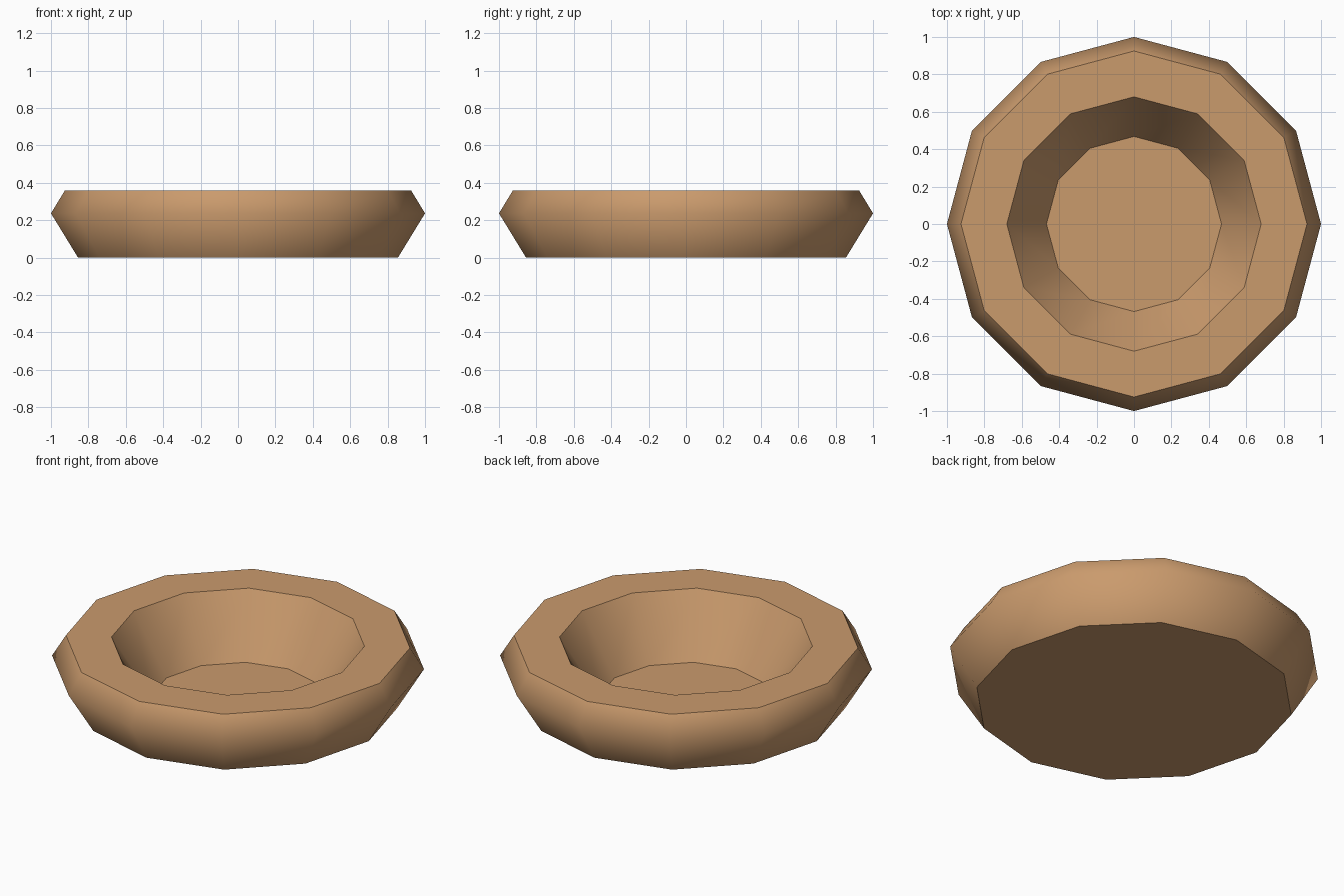
import bpy
import bmesh
from math import cos, sin, tau

if "Cube" in bpy.data.objects:
    bpy.data.objects.remove(bpy.data.objects["Cube"])

SIDES = 12
# Radius and height, from the underside up over the rim and down to the floor
PROFILE = [(0.855, 0), (1, 0.237), (0.925, 0.36), (0.68, 0.36), (0.468, 0.02)]

clay = bpy.data.materials.new("warm_tan_clay")
colour = (0.59, 0.325, 0.152, 1)
clay.diffuse_color = colour
clay.use_nodes = True
clay.node_tree.nodes["Principled BSDF"].inputs["Base Color"].default_value = colour

# Rings of the bowl wall
bm = bmesh.new()
rings = [[bm.verts.new((r * cos(tau * i / SIDES), r * sin(tau * i / SIDES), z))
          for i in range(SIDES)] for r, z in PROFILE]
for lower, upper in zip(rings, rings[1:]):
    for i in range(SIDES):
        j = (i + 1) % SIDES
        bm.faces.new((lower[i], lower[j], upper[j], upper[i]))

# Underside and inner floor
bm.faces.new(rings[0][::-1])
bm.faces.new(rings[-1])
bm.normal_update()

# Smooth walls, with crisp borders around every level face
for face in bm.faces:
    face.smooth = True
for edge in bm.edges:
    level = [abs(f.normal.z) > 0.99 for f in edge.link_faces]
    edge.smooth = level[0] == level[1]

mesh = bpy.data.meshes.new("bowl")
bm.to_mesh(mesh)
bm.free()
mesh.materials.append(clay)
bowl = bpy.data.objects.new("bowl", mesh)
bpy.context.collection.objects.link(bowl)
